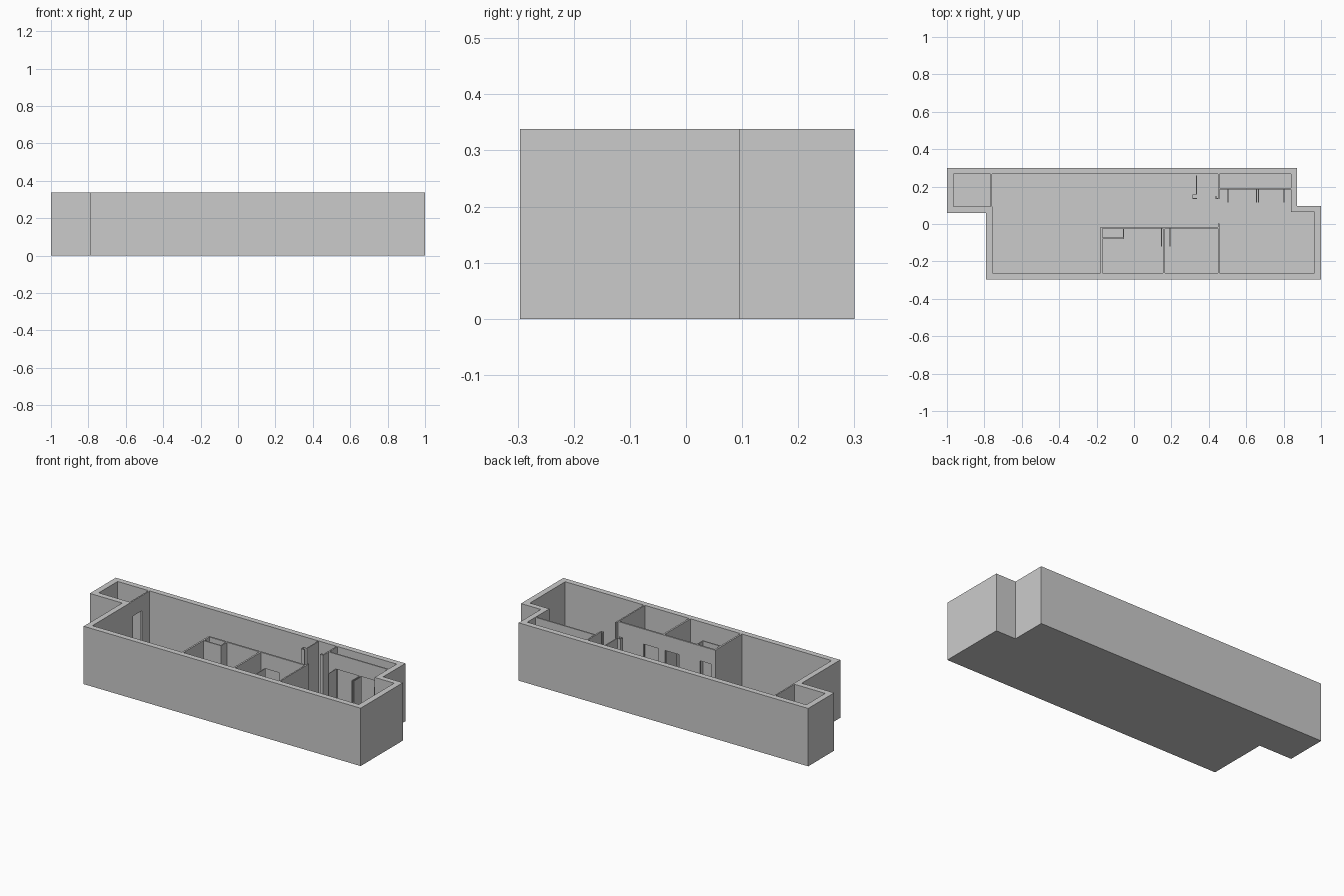
import bpy, bmesh

if "Cube" in bpy.data.objects:
    bpy.data.objects.remove(bpy.data.objects["Cube"])

Z0, TOP, DOOR = 0.003, 0.338, 0.25


def finish(bm, name):
    bmesh.ops.recalc_face_normals(bm, faces=bm.faces)
    me = bpy.data.meshes.new(name)
    bm.to_mesh(me)
    bm.free()
    ob = bpy.data.objects.new(name, me)
    bpy.context.collection.objects.link(ob)
    return ob


def prism(name, pts, offset):
    """Extrude a closed 3D polygon by an offset vector."""
    bm = bmesh.new()
    face = bm.faces.new([bm.verts.new(p) for p in pts])
    ext = bmesh.ops.extrude_face_region(bm, geom=[face], use_keep_orig=True)
    moved = [v for v in ext["geom"] if isinstance(v, bmesh.types.BMVert)]
    bmesh.ops.translate(bm, verts=moved, vec=offset)
    return finish(bm, name)


def wall(name, axis, at, start, end, thick=0.01, doors=(), top=TOP):
    """Wall running along axis, centred at the other coordinate, with doorways."""
    prof = [(start, Z0)]
    for a, b in doors:
        prof += [(a, Z0), (a, DOOR), (b, DOOR), (b, Z0)]
    prof += [(end, Z0), (end, top), (start, top)]
    c = at - thick / 2
    if axis == 'x':
        return prism(name, [(u, c, z) for u, z in prof], (0, thick, 0))
    return prism(name, [(c, u, z) for u, z in prof], (thick, 0, 0))


# Outer and inner plan outlines, matching corner by corner
outer = [(-1, .30), (.872, .30), (.872, .095), (1, .095),
         (1, -.296), (-.79, -.296), (-.79, .06), (-1, .06)]
inner = [(-.965, .267), (.839, .267), (.839, .063), (.965, .063),
         (.965, -.263), (-.757, -.263), (-.757, .093), (-.965, .093)]

# Floor slab
prism("floor", [(x, y, 0) for x, y in outer], (0, 0, Z0))

# Outer wall ring
bm = bmesh.new()
rings = [[bm.verts.new((x, y, z)) for x, y in loop]
         for loop, z in ((outer, Z0), (outer, TOP), (inner, TOP), (inner, Z0))]
for k in range(4):
    a, b = rings[k], rings[(k + 1) % 4]
    for i in range(8):
        j = (i + 1) % 8
        bm.faces.new((a[i], a[j], b[j], b[i]))
finish(bm, "outer_wall")

# Left annex partition with doorway
wall("annex_wall", 'y', -.762, .093, .267, .008, [(.115, .195)])

# Front row of rooms: corridor wall and cross walls
wall("corridor_wall", 'x', -.02, -.18, .455, .01,
     [(-.152, -.08), (.055, .147), (.188, .285)])
wall("room_wall_left", 'y', -.173, -.263, -.025)
wall("room_wall_middle", 'y', .16, -.263, -.025)
wall("room_wall_right", 'y', .453, -.263, .003, .008)

# Small closet in the left room
wall("closet_front", 'x', -.076, -.168, -.053, .007)
wall("closet_side", 'y', -.0565, -.0725, -.025, .007)

# Back right rooms
wall("back_room_wall", 'x', .189, .457, .839, .008, [(.503, .657), (.664, .802)])
wall("back_room_end", 'y', .453, .133, .267, .008)
wall("back_screen", 'y', .335, .16, .26, .006)

# Moulded returns at the passage opening
wall("return_a_top", 'x', .157, .312, .338, .004)
wall("return_a_side", 'y', .314, .138, .155, .004)
wall("return_a_foot", 'x', .136, .312, .336, .004)
wall("return_b_foot", 'x', .136, .436, .449, .005)
wall("return_b_side", 'y', .438, .1385, .15, .004)

# Open door leaves
for i, x in enumerate((.147, .192)):
    wall(f"room_door_{i}", 'y', x, -.12, -.025, .004, top=DOOR)
for i, x in enumerate((.503, .655, .666, .802)):
    wall(f"back_door_{i}", 'y', x, .115, .185, .004, top=DOOR)
